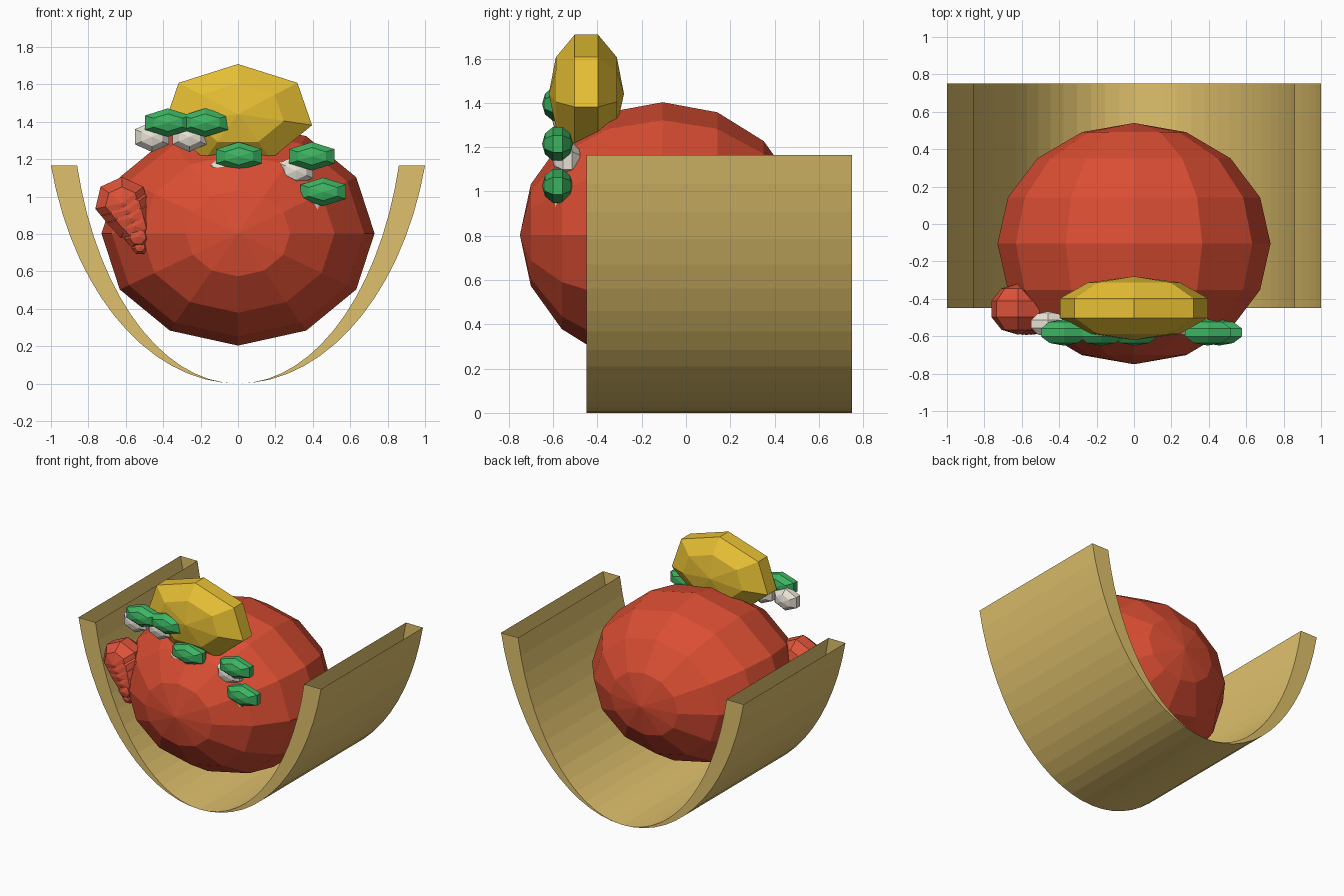
import bpy, bmesh
from math import sin, cos, pi, radians

cube = bpy.data.objects.get("Cube")
if cube:
    bpy.data.objects.remove(cube, do_unlink=True)


def material(name, rgb):
    mat = bpy.data.materials.new(name)
    mat.use_nodes = True
    color = (*rgb, 1)
    mat.diffuse_color = color
    mat.node_tree.nodes["Principled BSDF"].inputs["Base Color"].default_value = color
    return mat


tan = material("shell tan", (0.74, 0.53, 0.15))
red = material("filling red", (0.70, 0.075, 0.033))
coral = material("shrimp coral", (0.72, 0.085, 0.042))
gold = material("cheese gold", (0.82, 0.54, 0.035))
green = material("lettuce green", (0.045, 0.45, 0.12))
white = material("onion white", (0.80, 0.75, 0.66))


def finish(name, bm, mat):
    mesh = bpy.data.meshes.new(name)
    bm.to_mesh(mesh)
    bm.free()
    mesh.materials.append(mat)
    obj = bpy.data.objects.new(name, mesh)
    bpy.context.collection.objects.link(obj)
    return obj


def chunk(name, center, radii, segments, rings, mat):
    """Faceted ellipsoid with its poles on the y axis and a corner on top."""
    bm = bmesh.new()
    cx, cy, cz = center
    rx, ry, rz = radii
    front = bm.verts.new((cx, cy - ry, cz))
    back = bm.verts.new((cx, cy + ry, cz))
    loops = []
    for i in range(1, rings):
        a = pi * i / rings
        loops.append([bm.verts.new((cx + rx * sin(a) * sin(2 * pi * j / segments),
                                    cy - ry * cos(a),
                                    cz + rz * sin(a) * cos(2 * pi * j / segments)))
                      for j in range(segments)])
    for j in range(segments):
        k = (j + 1) % segments
        bm.faces.new((front, loops[0][k], loops[0][j]))
        bm.faces.new((back, loops[-1][j], loops[-1][k]))
        for a, b in zip(loops, loops[1:]):
            bm.faces.new((a[j], a[k], b[k], b[j]))
    bmesh.ops.recalc_face_normals(bm, faces=bm.faces)
    return finish(name, bm, mat)


# Folded shell: crescent section extruded along y, open along the top rims
bm = bmesh.new()
steps, height, half_angle = 30, 1.165, radians(75)


def arc(half_width, y):
    """Elliptical arc from rim to rim, touching the ground in the middle."""
    angles = [half_angle * (2 * i / steps - 1) for i in range(steps + 1)]
    return [bm.verts.new((half_width * sin(t) / sin(half_angle), y,
                          height * (1 - cos(t)) / (1 - cos(half_angle))))
            for t in angles]


outer_f, outer_b = arc(1.0, -0.45), arc(1.0, 0.75)
inner_f, inner_b = arc(0.86, -0.45), arc(0.86, 0.75)
for i in range(steps):
    for a, b in ((outer_f, outer_b), (inner_b, inner_f), (inner_f, outer_f), (outer_b, inner_b)):
        bm.faces.new((a[i], a[i + 1], b[i + 1], b[i]))
bmesh.ops.recalc_face_normals(bm, faces=bm.faces)
finish("shell", bm, tan)

# Main filling and cheese
chunk("filling", (0, -0.105, 0.803), (0.73, 0.645, 0.6), 12, 8, red)
chunk("cheese", (0, -0.45, 1.441), (0.427, 0.17, 0.281), 7, 5, gold)

# Lettuce bits, each with an onion bit tucked behind and below
for n, (x, z) in enumerate([(-0.375, 1.395), (-0.175, 1.395), (0.005, 1.215),
                            (0.395, 1.215), (0.455, 1.025)], 1):
    chunk(f"lettuce_{n}", (x, -0.58, z), (0.148, 0.07, 0.08), 6, 5, green)
    chunk(f"onion_{n}", (x - 0.085, -0.535, z - 0.076), (0.11, 0.068, 0.085), 6, 5, white)

# Shrimp: shrinking segments curling down to the tail
for n, (x, y, z, r) in enumerate([(-0.62, -0.455, 0.965, 0.147),
                                  (-0.595, -0.465, 0.925, 0.138),
                                  (-0.575, -0.48, 0.885, 0.123),
                                  (-0.55, -0.5, 0.84, 0.1),
                                  (-0.535, -0.525, 0.785, 0.072),
                                  (-0.525, -0.535, 0.73, 0.045)], 1):
    chunk(f"shrimp_segment_{n}", (x, y, z), (r * 1.05, r * 0.93, r), 7, 5, coral)
